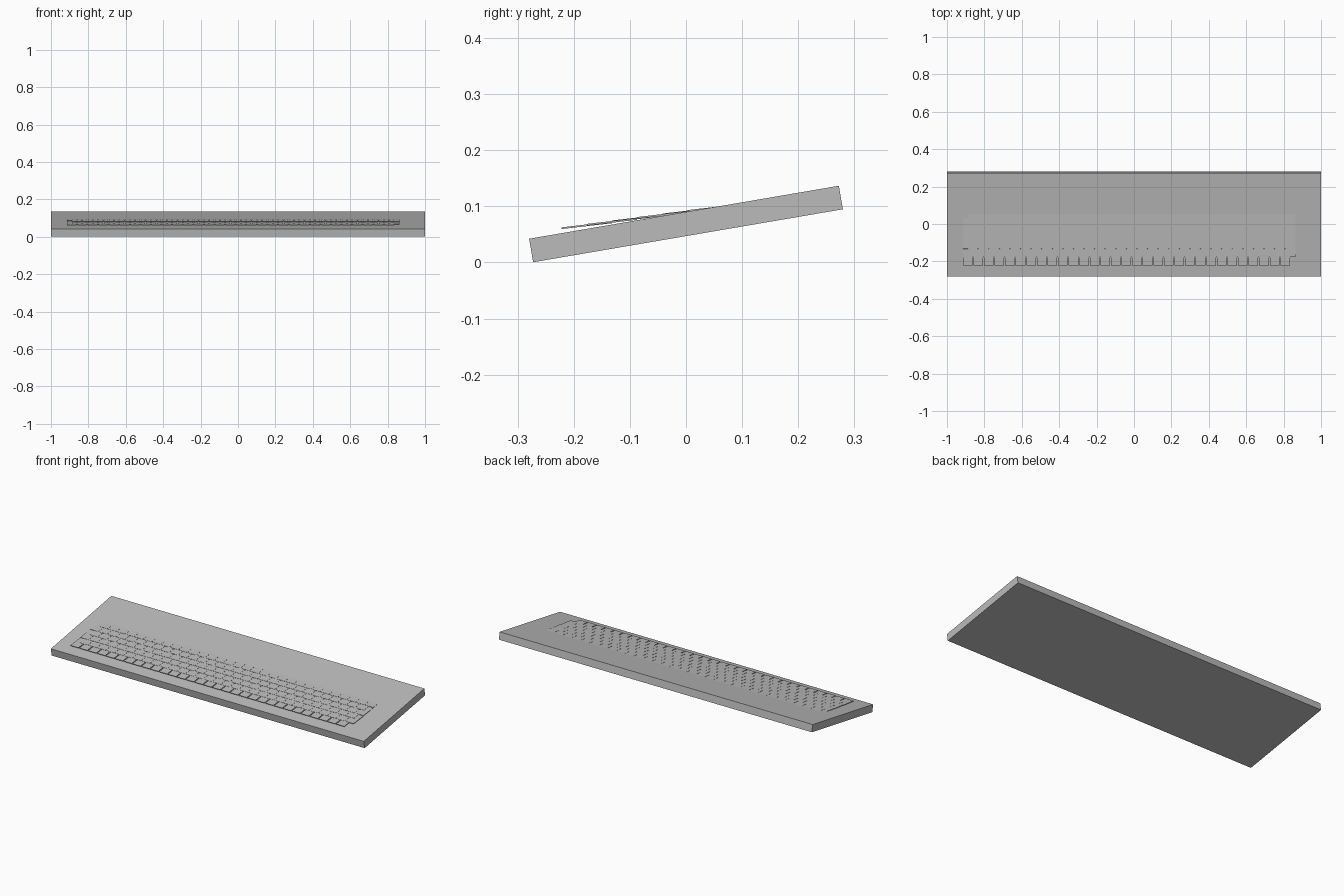
import bpy
import bmesh
import math
from mathutils import Matrix

cube = bpy.data.objects.get("Cube")
if cube:
    bpy.data.objects.remove(cube, do_unlink=True)

grey = bpy.data.materials.new("light_grey")
grey.use_nodes = True
grey.diffuse_color = (0.5, 0.5, 0.5, 1)
grey.node_tree.nodes["Principled BSDF"].inputs["Base Color"].default_value = grey.diffuse_color


def make_object(name, bm):
    mesh = bpy.data.meshes.new(name)
    bm.to_mesh(mesh)
    bm.free()
    mesh.materials.append(grey)
    obj = bpy.data.objects.new(name, mesh)
    bpy.context.collection.objects.link(obj)
    return obj


def add_box(bm, size, matrix):
    bmesh.ops.create_cube(bm, size=1, matrix=matrix @ Matrix.Diagonal((*size, 1)))


# Tilted roof board
bm = bmesh.new()
add_box(bm, (2, 0.56, 0.0425), Matrix.Identity(4))
board = make_object("roof_board", bm)
board.rotation_euler.x = math.radians(9.7)
board.location.z = 0.0685

# Staggered shingle rows, each tile overlapping the row in front
PITCH, LENGTH, THICK, GAP = 0.0566, 0.09, 0.003, 0.005
COLUMNS, ROWS, EXPOSURE = 31, 6, 0.045
tilt = Matrix.Rotation(math.atan(0.115), 4, "X")
for row in range(ROWS):
    bm = bmesh.new()
    front = -0.222 + row * EXPOSURE
    height = 0.0625 + row * EXPOSURE * 0.137
    start = -0.918 + (row % 2) * PITCH / 2
    for col in range(COLUMNS):
        x = start + (col + 0.5) * PITCH
        place = Matrix.Translation((x, front, height)) @ tilt
        offset = Matrix.Translation((0, LENGTH / 2, -THICK / 2))
        add_box(bm, (PITCH - GAP, LENGTH, THICK), place @ offset)
    make_object(f"shingle_row_{row + 1}", bm)
